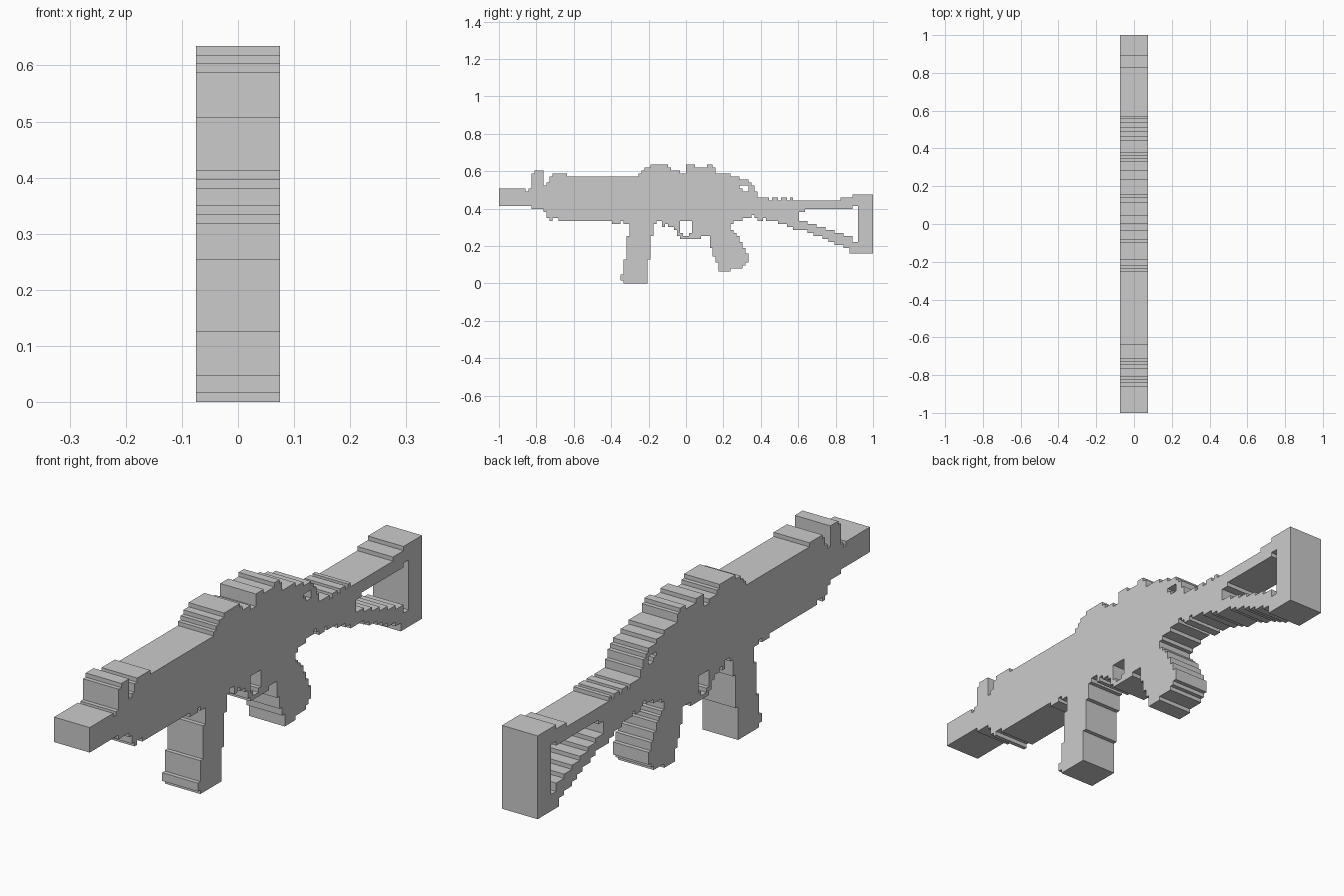
import bpy, bmesh

if "Cube" in bpy.data.objects:
    bpy.data.objects.remove(bpy.data.objects["Cube"])

U = 2 / 126        # size of one step of the blocky grid
HALF = 0.075       # half thickness


def stepped(name, runs, end):
    """Extruded stair outline; each run is (start column, bottom row, top row)."""
    ends = [r[0] for r in runs[1:]] + [end]
    top, low = [], []
    for (c, lo, hi), e in zip(runs, ends):
        for x in (c, e):
            if not top or top[-1] != (x, hi):
                top.append((x, hi))
            if not low or low[-1] != (x, lo):
                low.append((x, lo))

    # drop points in the middle of straight edges
    loop = low + top[::-1]
    n = len(loop)
    pts = []
    for i, (x, z) in enumerate(loop):
        a, b = loop[i - 1], loop[(i + 1) % n]
        if not (a[0] == x == b[0] or a[1] == z == b[1]):
            pts.append((x, z))

    bm = bmesh.new()
    face = bm.faces.new([bm.verts.new((-HALF, x * U - 1, z * U)) for x, z in pts])
    ext = bmesh.ops.extrude_face_region(bm, geom=[face])
    moved = [v for v in ext["geom"] if isinstance(v, bmesh.types.BMVert)]
    bmesh.ops.translate(bm, verts=moved, vec=(2 * HALF, 0, 0))
    bmesh.ops.recalc_face_normals(bm, faces=bm.faces)
    mesh = bpy.data.meshes.new(name)
    bm.to_mesh(mesh)
    bm.free()
    obj = bpy.data.objects.new(name, mesh)
    bpy.context.collection.objects.link(obj)
    return obj


# barrel with front sight
stepped("barrel", [(0, 26, 32), (9, 26, 31), (10, 26, 32), (11, 25, 37),
                   (12, 25, 38), (15, 24, 33), (16, 22, 34), (17, 21, 36)], 18)

# long front cover
stepped("front_cover", [(18, 22, 37), (20, 21, 37), (23, 21, 36), (38, 20, 36),
                        (41, 21, 36), (42, 20, 36)], 47)

# main housing with top rail
stepped("housing", [(47, 20, 37), (48, 20, 38), (49, 20, 39), (51, 20, 40),
                    (53, 21, 40), (55, 19, 40), (56, 20, 40), (57, 20, 39),
                    (58, 21, 38), (61, 21, 37), (63, 21, 40), (66, 21, 39),
                    (70, 21, 40), (72, 21, 39), (73, 21, 37), (78, 20, 36),
                    (79, 21, 36)], 81)

# rear of housing, split around the small rear opening
stepped("housing_rear_lower", [(81, 21, 32), (82, 22, 31)], 84)
stepped("housing_rear_bridge", [(81, 33, 35)], 84)
stepped("housing_rear_end", [(84, 22, 34), (85, 23, 33), (86, 22, 31)], 87)

# magazine
stepped("magazine", [(41, 1, 3), (42, 0, 8), (43, 0, 16), (44, 0, 20),
                     (50, 8, 20), (51, 16, 20)], 52)

# trigger guard around its opening
stepped("guard_front", [(57, 19, 21), (59, 18, 21), (60, 16, 21)], 61)
stepped("guard_bar", [(61, 15, 17), (62, 15, 16), (64, 15, 17)], 65)
stepped("guard_rear", [(65, 15, 21), (68, 16, 21)], 71)

# hand grip
stepped("grip", [(71, 12, 21), (72, 9, 21), (73, 7, 21), (74, 4, 21),
                 (78, 5, 18), (79, 5, 17), (80, 5, 16), (81, 5, 14),
                 (82, 6, 12), (83, 7, 10)], 84)

# stock: neck with ribs on top
stepped("stock_neck", [(87, 21, 29), (89, 22, 29), (90, 21, 29), (91, 21, 28),
                       (92, 21, 29), (94, 20, 28), (95, 20, 29), (97, 19, 28),
                       (98, 19, 29), (99, 18, 28)], 101)

# stock: upper bar, sloping lower bar and butt plate
stepped("stock_upper_bar", [(101, 24, 28), (103, 25, 28), (115, 25, 29),
                            (119, 26, 30)], 121)
stepped("stock_lower_bar", [(c, max(11, 18 - int((c - 101) * 0.42)),
                             21 - (c - 101) // 3 if c < 119 else 14)
                            for c in range(101, 121)], 121)
stepped("butt_plate", [(121, 10, 30)], 126)
stepped("butt_heel", [(118, 10, 11)], 121)
